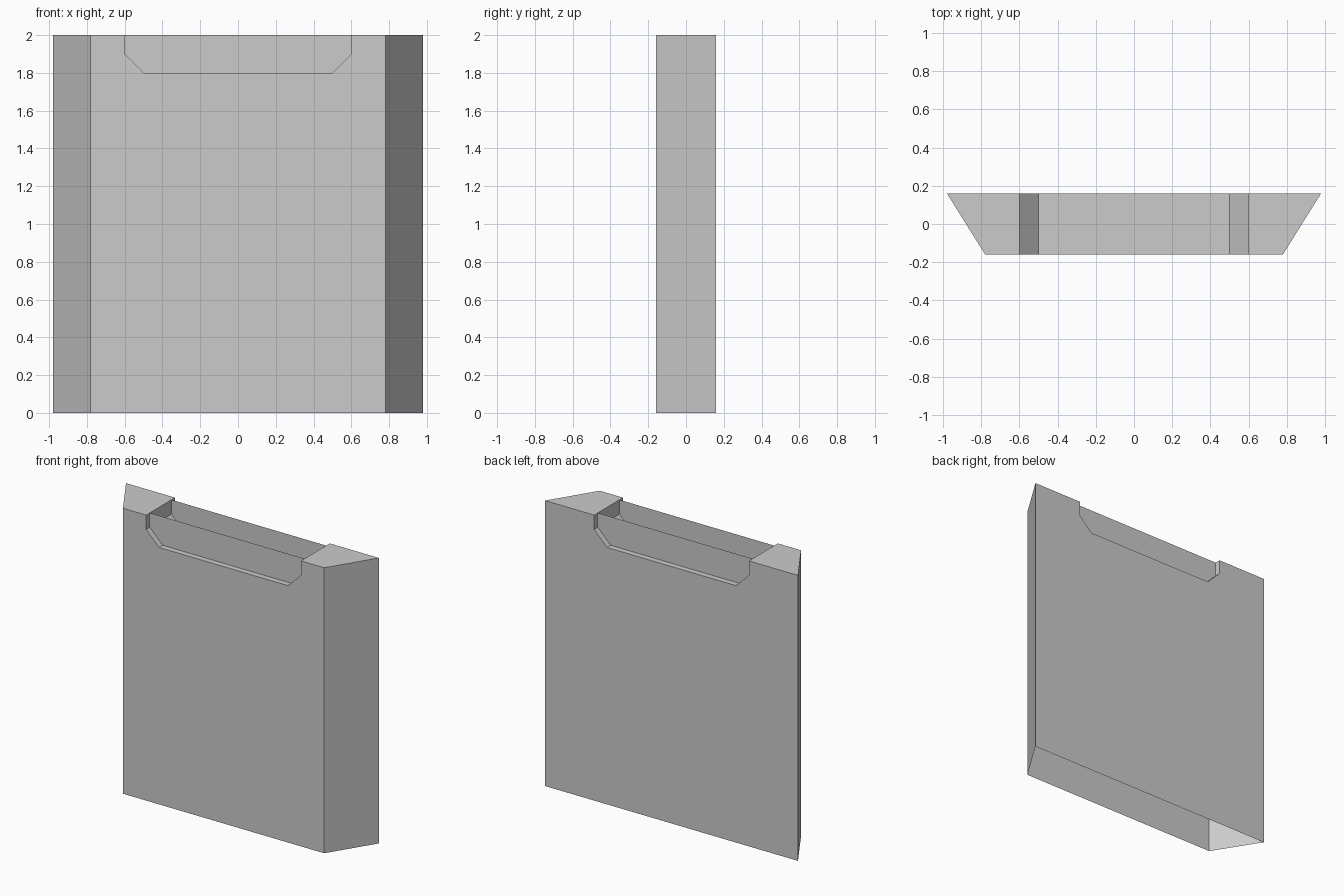
import bpy

if "Cube" in bpy.data.objects:
    bpy.data.objects.remove(bpy.data.objects["Cube"])

H = 2.0              # height
FRONT, BACK = 0.78, 0.98   # half widths of the front and back walls
D = 0.16             # half depth
PANEL_Y = 0.12       # inset of the thin panels inside the notch

# Chamfered notch, right to left, as (x, z)
right = [(0.6, H), (0.6, 1.9), (0.5, 1.8)]
notch = right + [(-x, z) for x, z in reversed(right)]


def make_object(name, verts, faces):
    mesh = bpy.data.meshes.new(name)
    mesh.from_pydata(verts, [], faces)
    mesh.update()
    obj = bpy.data.objects.new(name, mesh)
    bpy.context.collection.objects.link(obj)
    return obj


def wall_outline(half, y):
    pts = [(-half, 0), (half, 0), (half, H)] + notch + [(-half, H)]
    return [(x, y, z) for x, z in pts]


# Hollow shell: notched front and back walls, joined all round, open underneath
verts = wall_outline(FRONT, -D) + wall_outline(BACK, D)
n = len(verts) // 2
faces = [tuple(range(n)), tuple(reversed(range(n, 2 * n)))]
for i in range(1, n):        # edge 0 is the open bottom
    j = (i + 1) % n
    faces.append((i, i + n, j + n, j))
make_object("shell", verts, faces)

# Thin panels filling the notch just behind the front and back walls
for name, y in (("front_notch_panel", -PANEL_Y), ("back_notch_panel", PANEL_Y)):
    order = list(range(len(notch)))
    if y < 0:
        order.reverse()
    make_object(name, [(x, y, z) for x, z in notch], [tuple(order)])
